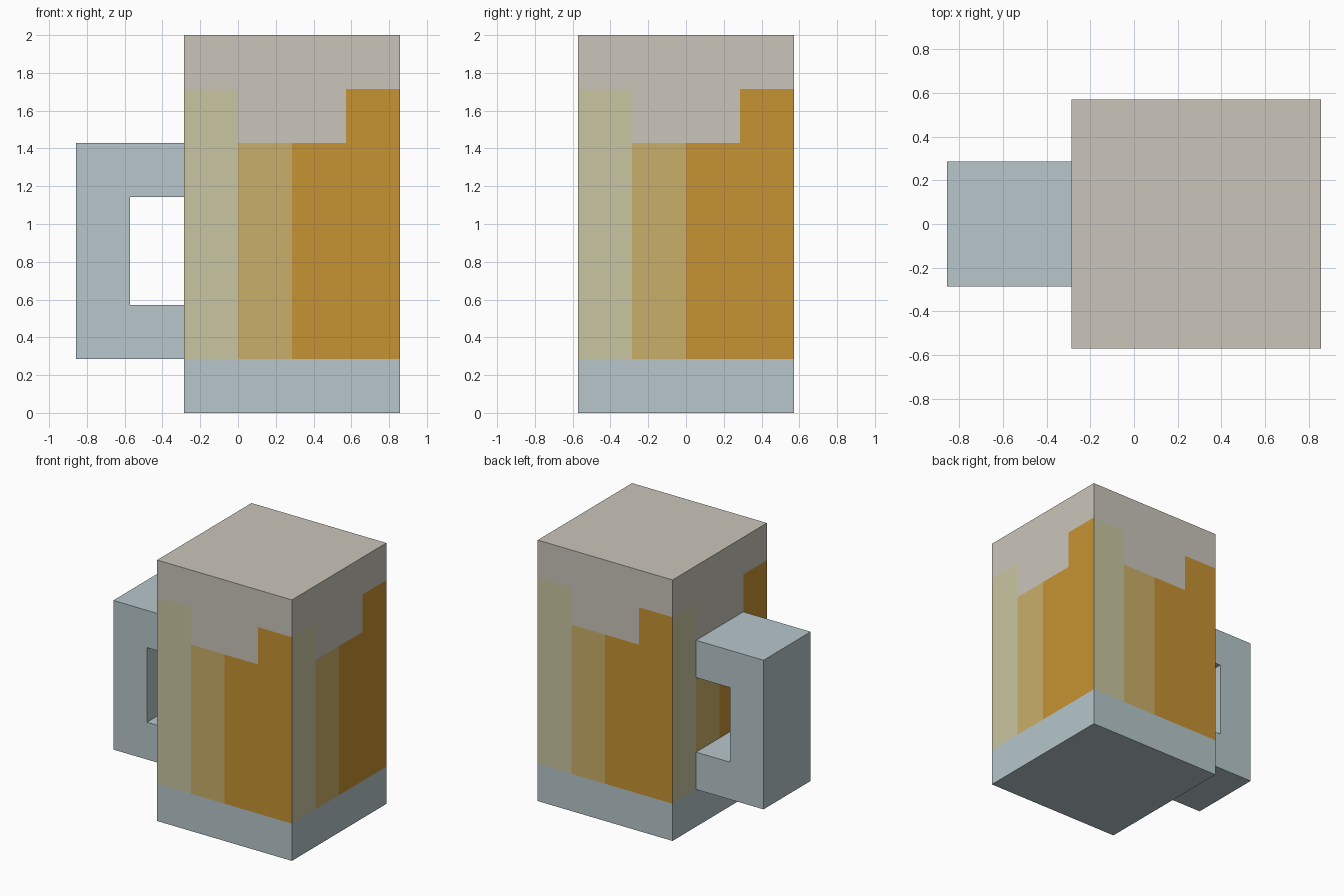
import bpy
import bmesh
from mathutils import Vector, Matrix

cube = bpy.data.objects.get("Cube")
if cube:
    bpy.data.objects.remove(cube, do_unlink=True)

U = 2 / 7            # grid step that all proportions follow
CX = U               # mug body centre in x


def material(name, rgb):
    lin = [((c / 255 + 0.055) / 1.055) ** 2.4 for c in rgb] + [1.0]
    m = bpy.data.materials.new(name)
    m.use_nodes = True
    m.diffuse_color = lin
    m.node_tree.nodes["Principled BSDF"].inputs["Base Color"].default_value = lin
    return m


glass = material("glass_blue", (183, 198, 202))
foam = material("foam_cream", (202, 197, 187))
pale = material("pale_highlight", (201, 197, 162))
tan = material("tan_highlight", (201, 175, 106))
amber = material("amber_drink", (198, 146, 51))
GLASS, FOAM, PALE, TAN, AMBER = range(5)


def add_object(name, bm, materials):
    bmesh.ops.recalc_face_normals(bm, faces=bm.faces)
    mesh = bpy.data.meshes.new(name)
    bm.to_mesh(mesh)
    bm.free()
    for m in materials:
        mesh.materials.append(m)
    ob = bpy.data.objects.new(name, mesh)
    bpy.context.collection.objects.link(ob)
    return ob


def cut(bm, co, normal):
    bmesh.ops.bisect_plane(bm, geom=bm.verts[:] + bm.edges[:] + bm.faces[:],
                           plane_co=co, plane_no=normal)


def panel_colour(face):
    """Colour by height and by column, counted left to right on each side."""
    c, n = face.calc_center_median(), face.normal
    if abs(n.z) > 0.5:
        return FOAM if n.z > 0 else GLASS
    across = Vector((0, 0, 1)).cross(n)
    column = int((c - Vector((CX, 0, 0))).dot(across) / U + 2)
    if c.z < U:
        return GLASS
    # the foam drips one step lower over the two middle columns
    if c.z > (6 if column in (0, 3) else 5) * U:
        return FOAM
    return (PALE, TAN, AMBER, AMBER)[column]


# Mug body: box cut into columns and bands, coloured by rule
bm = bmesh.new()
bmesh.ops.create_cube(bm, size=1, matrix=Matrix.Translation((CX, 0, 1))
                      @ Matrix.Diagonal((4 * U, 4 * U, 2, 1)))
for band in (1, 5, 6):
    cut(bm, (0, 0, band * U), (0, 0, 1))
for col in (-1, 0, 1):
    cut(bm, (CX + col * U, 0, 0), (1, 0, 0))
    cut(bm, (0, col * U, 0), (0, 1, 0))
bm.normal_update()
for f in bm.faces:
    f.material_index = panel_colour(f)
add_object("mug_body", bm, [glass, foam, pale, tan, amber])

# Handle: C-shaped profile extruded in depth, open where it meets the body
profile = [(-1, 1), (-3, 1), (-3, 5), (-1, 5), (-1, 4), (-2, 4), (-2, 2), (-1, 2)]
bm = bmesh.new()
face = bm.faces.new([bm.verts.new((x * U, -U, z * U)) for x, z in profile])
new = bmesh.ops.extrude_face_region(bm, geom=[face], use_keep_orig=True)["geom"]
bmesh.ops.translate(bm, vec=(0, 2 * U, 0),
                    verts=[v for v in new if isinstance(v, bmesh.types.BMVert)])
bmesh.ops.recalc_face_normals(bm, faces=bm.faces)
ends = [f for f in bm.faces if all(abs(v.co.x + U) < 1e-4 for v in f.verts)]
bmesh.ops.delete(bm, geom=ends, context='FACES_ONLY')
add_object("mug_handle", bm, [glass])
